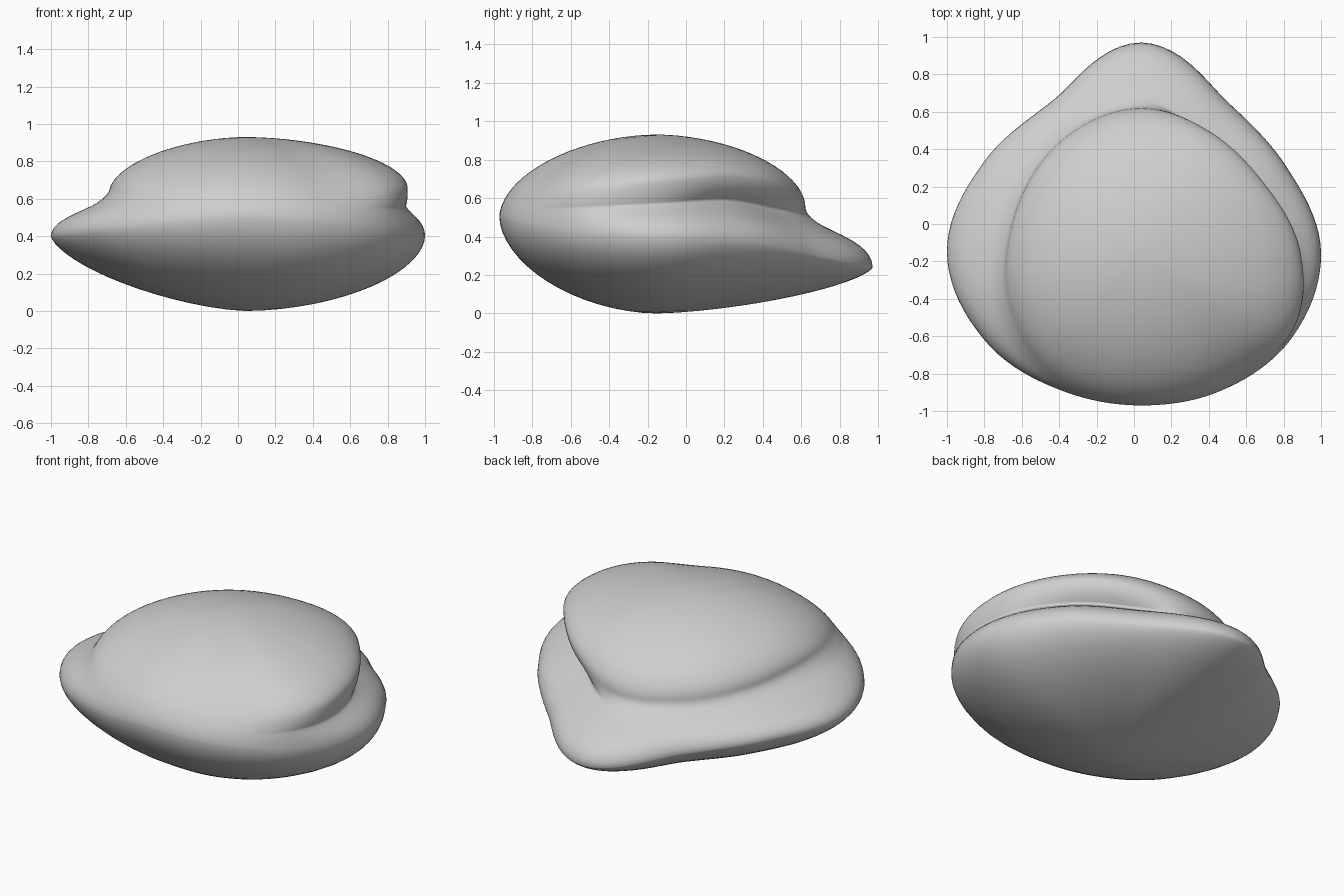
import bpy
import bmesh
from math import sin, cos, pi, tau

cube = bpy.data.objects.get("Cube")
if cube:
    bpy.data.objects.remove(cube, do_unlink=True)

CENTRE_X, CENTRE_Y, TOP = 0.04, -0.15, 0.93
SEGMENTS = 120

# Radius and height every 30 degrees, counterclockwise from +x
RIM_R = [.96, .90, .925, 1.12, .94, .97, 1.04, .96, .855, .82, .855, .925]
RIM_Z = [.40, .38, .31, .24, .32, .38, .40, .43, .47, .50, .47, .43]
FOLD_R = [.83, .69, .68, .81, .78, .755, .75, .745, .79, .815, .85, .915]
FOLD_Z = [.57, .59, .55, .49, .50, .54, .58, .60, .57, .535, .54, .55]
LIP_R = [.85, .75, .74, .77, .74, .71, .70, .705, .77, .80, .84, .93]
LIP_Z = [.68, .71, .66, .56, .57, .61, .65, .66, .62, .57, .58, .63]
# How far the fold is pressed into the otherwise plain rounded shell
DEPTH = [1, 1, 1, 1, 1, 1, .9, .5, .1, 0, 0, .7]
# Roundness of the underside
BELLY = [1.85, 1.75, 1.6, 1.5, 1.5, 1.5, 1.5, 1.6, 1.7, 1.8, 1.85, 1.85]


def around(keys, angle):
    """Smooth periodic interpolation of keys at an angle."""
    n = len(keys)
    u = angle / tau * n
    i = int(u)
    t = u - i
    a, b, c, d = (keys[(i + k) % n] for k in (-1, 0, 1, 2))
    return b + t / 2 * (c - a + t * (2 * a - 5 * b + 4 * c - d + t * (3 * (b - c) + d - a)))


def bezier(p, steps):
    """Points on a cubic curve, without its first point."""
    out = []
    for k in range(1, steps + 1):
        t = k / steps
        w = ((1 - t) ** 3, 3 * t * (1 - t) ** 2, 3 * t * t * (1 - t), t ** 3)
        out.append(tuple(sum(wi * q[axis] for wi, q in zip(w, p)) for axis in (0, 1)))
    return out


def rounded(s, power):
    """Quarter of a superellipse, falling from 1 to 0."""
    return max(0, 1 - s ** power) ** (1 / power)


def section(angle):
    """Radial profile from the underside up to the crown."""
    rim_r, rim_z, fold_r, fold_z, lip_r, lip_z, depth, belly = (
        around(k, angle)
        for k in (RIM_R, RIM_Z, FOLD_R, FOLD_Z, LIP_R, LIP_Z, DEPTH, BELLY))
    depth = min(1, max(0, depth))
    # Rounded underside
    under = []
    for k in range(1, 17):
        s = sin(k / 16 * pi / 2)
        under.append((rim_r * s, rim_z * (1 - rounded(s, belly))))
    # Shelf from rim to fold
    rise, inset = fold_z - rim_z, rim_r - fold_r
    upper = bezier([(rim_r, rim_z), (rim_r, rim_z + rise * .55),
                    (fold_r + inset * .2, fold_z - rise * .25),
                    (fold_r, fold_z)], 12)
    # Fold up to the lip
    gap = lip_z - fold_z
    upper += bezier([(fold_r, fold_z), (fold_r + (lip_r - fold_r) * .4, fold_z + gap * .2),
                     (lip_r, lip_z - gap * .5), (lip_r, lip_z)], 8)
    # Dome
    for k in range(1, 20):
        s = cos(k / 20 * pi / 2)
        upper.append((lip_r * s, lip_z + (TOP - lip_z) * rounded(s, 1.8)))
    # Fade the fold into the plain shell at equal height
    return under + [
        (depth * r + (1 - depth) * rim_r * rounded(max(0, z - rim_z) / (TOP - rim_z), 1.85), z)
        for r, z in upper]


# Single closed body skinned from the radial sections
bm = bmesh.new()
bottom = bm.verts.new((CENTRE_X, CENTRE_Y, 0))
crown = bm.verts.new((CENTRE_X, CENTRE_Y, TOP))
columns = []
for i in range(SEGMENTS):
    a = tau * i / SEGMENTS
    columns.append([bm.verts.new((CENTRE_X + r * cos(a), CENTRE_Y + r * sin(a), z))
                    for r, z in section(a)])
for i, here in enumerate(columns):
    there = columns[(i + 1) % SEGMENTS]
    bm.faces.new((bottom, there[0], here[0]))
    bm.faces.new((crown, here[-1], there[-1]))
    for j in range(len(here) - 1):
        bm.faces.new((here[j], there[j], there[j + 1], here[j + 1]))
bmesh.ops.recalc_face_normals(bm, faces=bm.faces)
for face in bm.faces:
    face.smooth = True
mesh = bpy.data.meshes.new("folded_shell")
bm.to_mesh(mesh)
bm.free()

body = bpy.data.objects.new("folded_shell", mesh)
bpy.context.collection.objects.link(body)

# Plain grey material
grey = bpy.data.materials.new("light_grey")
grey.use_nodes = True
colour = (0.62, 0.62, 0.62, 1)
grey.diffuse_color = colour
grey.node_tree.nodes["Principled BSDF"].inputs["Base Color"].default_value = colour
mesh.materials.append(grey)
